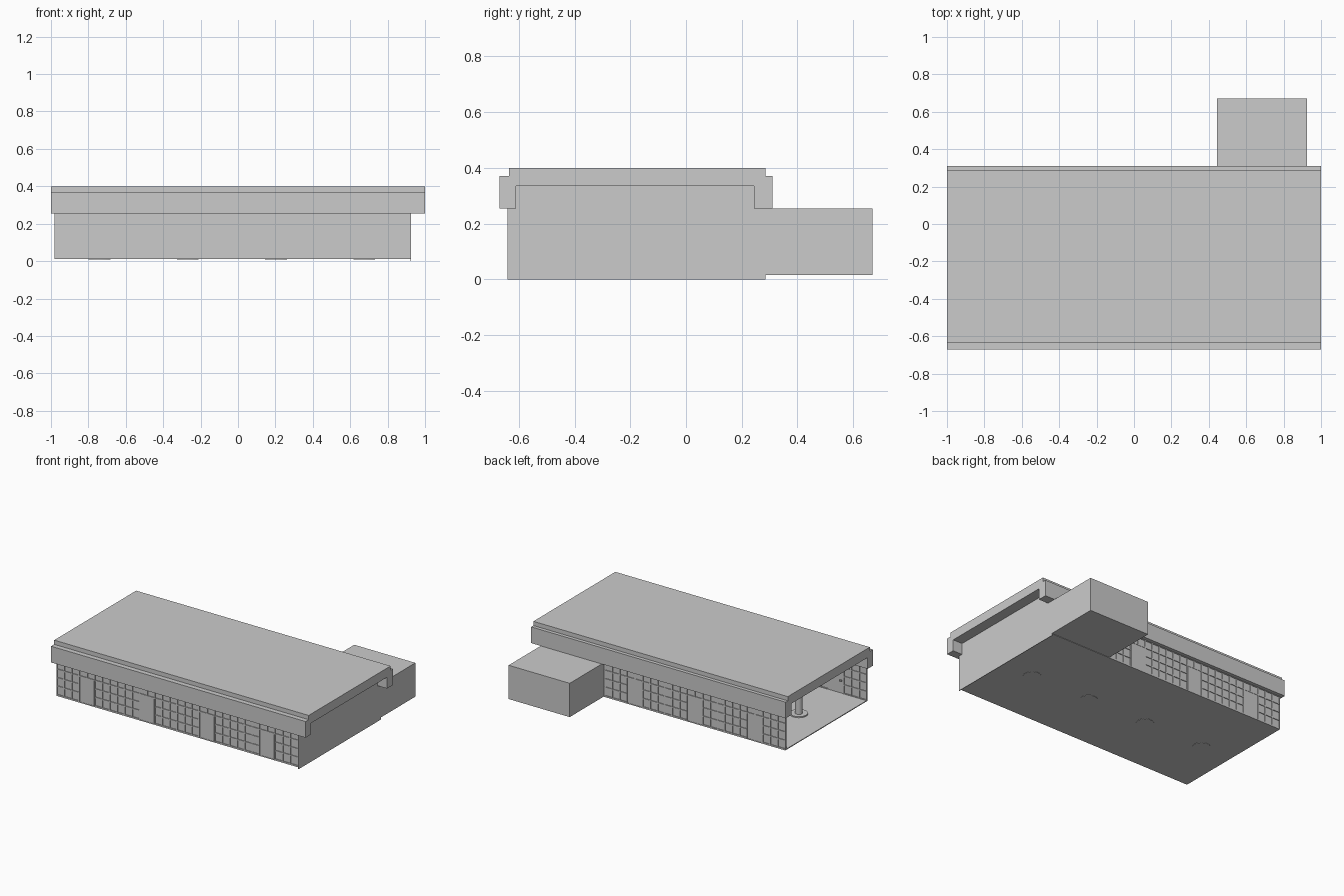
import bpy, bmesh
from mathutils import Matrix, Vector

if "Cube" in bpy.data.objects:
    bpy.data.objects.remove(bpy.data.objects["Cube"])

X0, X1 = -0.98, 0.925          # ends of the hall
Y0, Y1 = -0.64, 0.285          # front and back wall faces
DOORS = [-0.80, -0.328, 0.143, 0.615]
DOOR_W = 0.12
Z0, Z_DOOR, Z_TOP = 0.015, 0.20, 0.26


def add_box(bm, x0, x1, y0, y1, z0, z1):
    m = (Matrix.Translation(((x0 + x1) / 2, (y0 + y1) / 2, (z0 + z1) / 2))
         @ Matrix.Diagonal((x1 - x0, y1 - y0, z1 - z0, 1)))
    bmesh.ops.create_cube(bm, size=1, matrix=m)


def add_cyl(bm, x, y, z0, z1, r):
    bmesh.ops.create_cone(bm, cap_ends=True, segments=32, radius1=r, radius2=r,
                          depth=z1 - z0, matrix=Matrix.Translation((x, y, (z0 + z1) / 2)))


def finish(bm, name, smooth=False):
    bmesh.ops.recalc_face_normals(bm, faces=bm.faces)
    me = bpy.data.meshes.new(name)
    bm.to_mesh(me)
    bm.free()
    ob = bpy.data.objects.new(name, me)
    bpy.context.collection.objects.link(ob)
    if smooth:
        bpy.ops.object.select_all(action='DESELECT')
        ob.select_set(True)
        bpy.context.view_layer.objects.active = ob
        bpy.ops.object.shade_smooth_by_angle()
    return ob


def boxes(name, *dims):
    bm = bmesh.new()
    for d in dims:
        add_box(bm, *d)
    return finish(bm, name)


# roof: channel profile with stepped fascias, extruded along x
profile = [(-0.67, 0.255), (-0.61, 0.255), (-0.61, 0.335), (0.245, 0.335),
           (0.245, 0.255), (0.31, 0.255), (0.31, 0.37), (0.285, 0.37),
           (0.285, 0.40), (-0.635, 0.40), (-0.635, 0.37), (-0.67, 0.37)]
bm = bmesh.new()
face = bm.faces.new([bm.verts.new((-1, y, z)) for y, z in profile])
ext = bmesh.ops.extrude_face_region(bm, geom=[face], use_keep_orig=True)
bmesh.ops.translate(bm, vec=Vector((2, 0, 0)),
                    verts=[v for v in ext['geom'] if isinstance(v, bmesh.types.BMVert)])
finish(bm, "roof")

# floor, solid end wall and rear annex
boxes("floor", (X0, X1, Y0, Y1, 0.012, 0.018))
boxes("end_wall", (X1 - 0.004, X1, Y0, Y1, 0, 0.336))
boxes("rear_annex", (0.445, X1, Y1 - 0.002, 0.67, Z0, 0.255))

# columns with round base plates
bm = bmesh.new()
for d in DOORS:
    add_cyl(bm, d + DOOR_W / 2, -0.21, 0.018, 0.336, 0.025)
    add_cyl(bm, d + DOOR_W / 2, -0.21, 0.010, 0.026, 0.058)
finish(bm, "columns", smooth=True)


def window_wall(side, outer, inward):
    """Glazed wall: panes, mullion grid, doors with transoms and handles."""
    def span(a, b):
        return tuple(sorted((outer + inward * a, outer + inward * b)))
    frame_y, pane_y, door_y = span(0, 0.014), span(0.005, 0.009), span(0.002, 0.012)
    w = 0.004
    frame, doors, handles = bmesh.new(), bmesh.new(), bmesh.new()

    # bays of narrow windows between the doors
    edges = [X0] + [v for d in DOORS for v in (d, d + DOOR_W)] + [X1 - 0.006]
    for a, b in zip(edges[::2], edges[1::2]):
        n = round((b - a) / 0.06)
        for i in range(n + 1):
            x = a + (b - a) * i / n
            add_box(frame, x - w if i else x, x + w, *frame_y, Z0, Z_TOP)
        for z in (0.019, 0.08, 0.14, Z_DOOR, 0.256):
            add_box(frame, a, b, *frame_y, z - w, z + w)

    # doors, each with a split transom above
    for d in DOORS:
        e = d + DOOR_W
        add_box(doors, d + w, e - w, *door_y, Z0, Z_DOOR)
        for z in (Z_DOOR, 0.256):
            add_box(frame, d, e, *frame_y, z - w, z + w)
        m = d + DOOR_W / 2
        add_box(frame, m - w, m + w, *frame_y, Z_DOOR, Z_TOP)
        add_box(handles, d + 0.012, d + 0.028, *span(0.01, 0.026), 0.105, 0.113)

    finish(frame, side + "_window_frame")
    finish(doors, side + "_doors")
    finish(handles, side + "_door_handles")
    boxes(side + "_glass", (X0 + 0.002, X1 - 0.004, *pane_y, Z0, Z_TOP))


window_wall("front", Y0, 1)
window_wall("back", Y1, -1)
